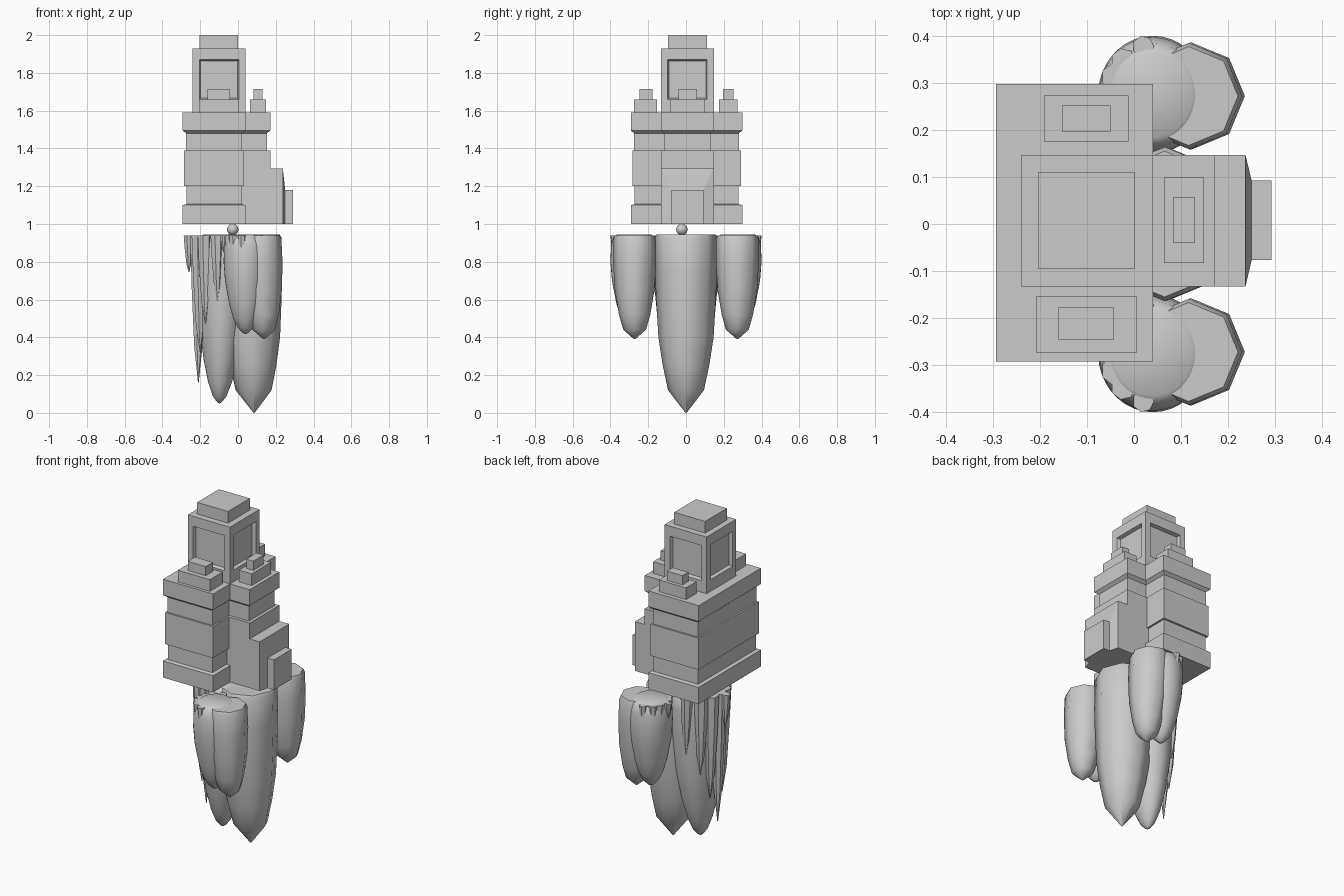
import bpy, bmesh
from math import sin, cos, pi, radians

if "Cube" in bpy.data.objects:
    bpy.data.objects.remove(bpy.data.objects["Cube"])


def make_object(name, bm, smooth=None):
    bmesh.ops.recalc_face_normals(bm, faces=bm.faces)
    mesh = bpy.data.meshes.new(name)
    bm.to_mesh(mesh)
    bm.free()
    ob = bpy.data.objects.new(name, mesh)
    bpy.context.collection.objects.link(ob)
    if smooth:
        bpy.ops.object.select_all(action='DESELECT')
        ob.select_set(True)
        bpy.context.view_layer.objects.active = ob
        bpy.ops.object.shade_smooth_by_angle(angle=radians(smooth))
    return ob


def loft(bm, rings):
    loops = [[bm.verts.new(p) for p in r] for r in rings]
    for a, b in zip(loops, loops[1:]):
        n = len(a)
        for i in range(n):
            bm.faces.new((a[i], a[(i + 1) % n], b[(i + 1) % n], b[i]))
    bm.faces.new(loops[0][::-1])
    bm.faces.new(loops[-1])


def banded_block(name, x0, x1, y0, y1, profile):
    """Rectangular block whose walls step in by (z, inset) pairs."""
    bm = bmesh.new()
    loft(bm, [[(x0 + d, y0 + d, z), (x1 - d, y0 + d, z),
               (x1 - d, y1 - d, z), (x0 + d, y1 - d, z)] for z, d in profile])
    return make_object(name, bm)


def box(name, x0, x1, y0, y1, z0, z1):
    return banded_block(name, x0, x1, y0, y1, [(z0, 0), (z1, 0)])


def spike(bm, cx, cy, sides, profile, sx=1, sy=1, lean=0):
    """Hanging rock: (z, radius) rings from top to tip, leaning along x."""
    top, bottom = profile[0][0], profile[-1][0]
    rings = []
    for z, r in profile:
        ox = lean * (top - z) / (top - bottom)
        rings.append([(cx + ox + r * sx * cos(2 * pi * i / sides),
                       cy + r * sy * sin(2 * pi * i / sides), z) for i in range(sides)])
    loft(bm, rings)


# Main hall and front wing with recessed bands
banded_block("main_hall", -.293, .04, -.292, .298,
             [(1, 0), (1.1, 0), (1.105, .02), (1.2, .02), (1.2, .008), (1.39, .008),
              (1.39, .018), (1.48, .018), (1.495, 0), (1.59, 0)])
banded_block("front_wing", -.1, .171, -.133, .147,
             [(1, 0), (1.39, 0), (1.39, .018), (1.48, .018), (1.495, 0), (1.59, 0)])

# Porch with a sloping surround and the door slab
bm = bmesh.new()
loft(bm, [[(x, y0, 1), (x, y1, 1), (x, y1, z1), (x, y0, z1)]
          for x, y0, y1, z1 in ((.1, -.133, .147, 1.295), (.237, -.133, .147, 1.295),
                                (.25, -.077, .092, 1.18))])
make_object("porch", bm)
box("door_slab", .24, .292, -.077, .092, 1, 1.18)

# Tower with a recessed window on each side
bm = bmesh.new()
loft(bm, [[(-.24, -.133, z), (.04, -.133, z), (.04, .147, z), (-.24, .147, z)]
          for z in (1.59, 1.93)])
bmesh.ops.recalc_face_normals(bm, faces=bm.faces)
windows = [f for f in bm.faces if abs(f.normal.z) < .5]
bmesh.ops.inset_individual(bm, faces=windows, thickness=.05)
for f in windows:
    for v in f.verts:
        v.co.z = 1.66 if v.co.z < 1.75 else 1.87
bmesh.ops.inset_individual(bm, faces=windows, thickness=.009, depth=-.02)
make_object("tower", bm)
box("tower_cap", -.204, .001, -.096, .11, 1.93, 2)

# Stepped roof ornaments
steps = {"front_roof": ((-.207, .005, -.274, -.153), (-.161, -.042, -.246, -.178)),
         "back_roof": ((-.191, -.012, .175, .273), (-.153, -.05, .197, .252)),
         "wing_roof": ((.064, .149, -.083, .099), (.083, .13, -.04, .057))}
for name, (low, high) in steps.items():
    box(name + "_step", *low, 1.59, 1.66)
    box(name + "_block", *high, 1.66, 1.715)

# Small ball joining building and rocks
bm = bmesh.new()
bmesh.ops.create_uvsphere(bm, u_segments=24, v_segments=14, radius=.03)
bmesh.ops.translate(bm, verts=bm.verts, vec=(-.028, -.022, .971))
make_object("joint_ball", bm, 60)


def fringe(name, cx, cy, s, tip):
    """Fan of thin shards on the left side of a rock cluster."""
    bm = bmesh.new()
    for a, reach, length, r in ((-75, .15, .45, .035), (-45, .145, .6, .04), (-22, .14, .8, .045),
                                (0, .14, 1, .042), (22, .14, .8, .045), (45, .145, .6, .04),
                                (75, .15, .45, .035), (0, .19, .25, .025)):
        x = cx - reach * s * cos(radians(a))
        y = cy + (reach + .01) * s * sin(radians(a))
        h = (.94 - tip) * length
        spike(bm, x, y, 7, [(.94, r * s), (.94 - h * .35, r * s * .85),
                            (.94 - h * .75, r * s * .55), (.94 - h, .002)], lean=.005)
    make_object(name, bm, 35)


# Large central rocks
bm = bmesh.new()
spike(bm, .065, 0, 8, [(.945, .155), (.93, .164), (.75, .164), (.6, .158), (.4, .146),
                       (.25, .123), (.12, .095), (.01, .003)], lean=.02)
# stand the tip on the ground
for v in bm.verts:
    if v.co.z < .02:
        v.co.z = 0
make_object("large_faceted_rock", bm, 50)
bm = bmesh.new()
spike(bm, -.075, 0, 40, [(.945, .14), (.925, .16), (.85, .17), (.65, .165), (.45, .147),
                         (.28, .115), (.16, .08), (.09, .047), (.06, .02), (.05, .003)],
      sx=.78, lean=-.023)
make_object("large_round_rock", bm, 50)
fringe("large_rock_fringe", -.075, 0, 1, .16)

# Smaller rock cluster on each side
for side, sg in (("front", -1), ("back", 1)):
    y = sg * .272
    bm = bmesh.new()
    spike(bm, .116, y, 8, [(.94, .105), (.92, .113), (.8, .114), (.65, .105), (.52, .083),
                           (.44, .06), (.39, .003)], lean=.022)
    make_object(side + "_faceted_rock", bm, 50)
    bm = bmesh.new()
    spike(bm, .04, sg * .275, 36, [(.945, .09), (.93, .11), (.88, .122), (.8, .125), (.7, .117),
                                   (.58, .094), (.5, .07), (.45, .043), (.425, .018), (.418, .003)],
          sx=.93)
    make_object(side + "_round_rock", bm, 50)
    fringe(side + "_rock_fringe", .045, sg * .275, .66, .58)
